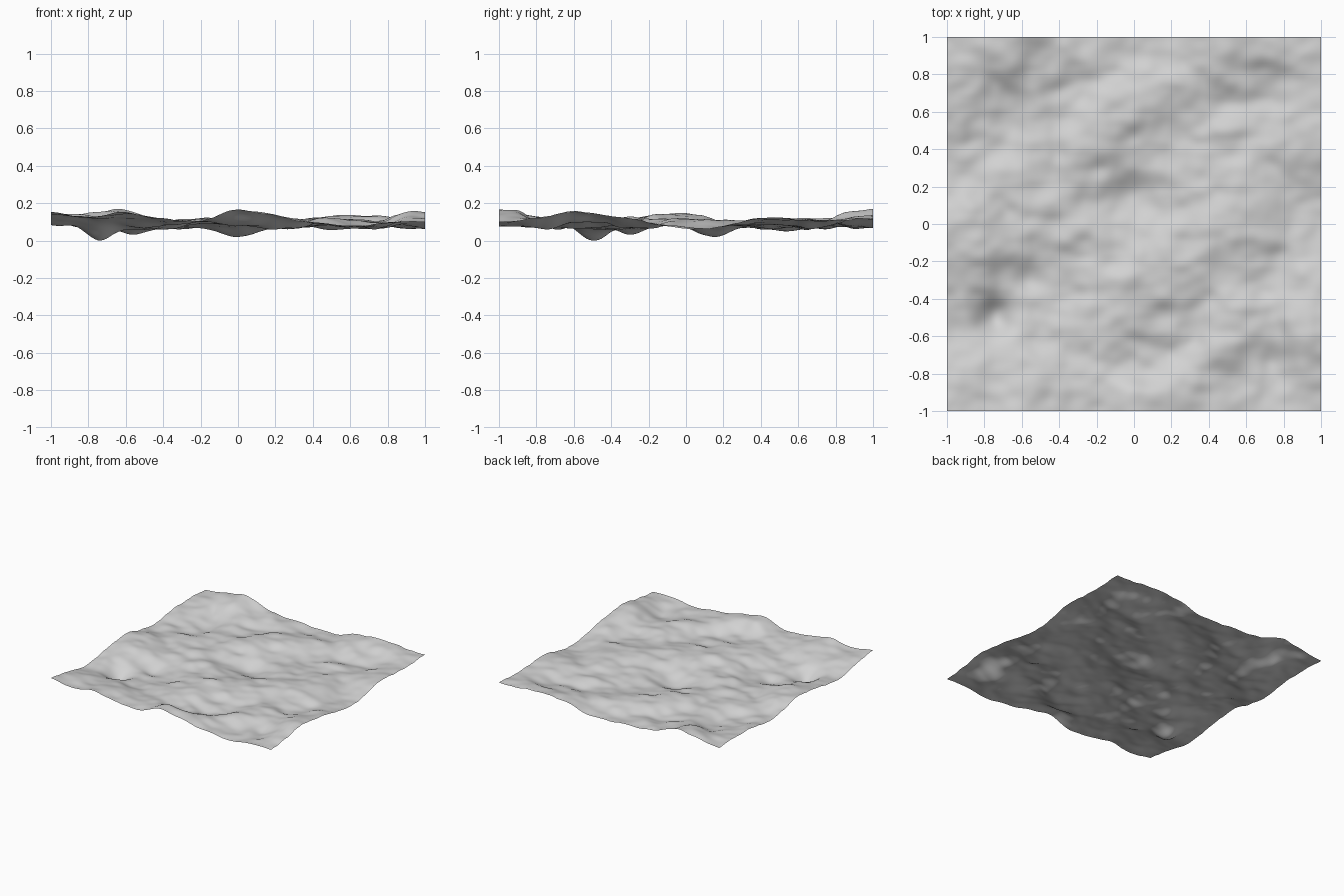
import bpy, bmesh, math
from mathutils import Vector, noise

if "Cube" in bpy.data.objects:
    bpy.data.objects.remove(bpy.data.objects["Cube"], do_unlink=True)

CELLS = 128      # quads along each side
REACH = 0.14     # radius of influence of a control height
LEVEL = 0.10     # mean height of the sheet

# Border heights at steps of 0.2
front = [.165, .13, .155, .12, .115, .17, .14, .10, .08, .10, .107]
right = [.107, .125, .16, .135, .10, .07, .08, .125, .12, .11, .125]
back = [.12, .15, .17, .105, .09, .075, .08, .13, .145, .13, .125]
left = [.165, .135, .095, .105, .14, .15, .105, .09, .13, .135, .12]

points = []
for i in range(11):
    t = -1 + 0.2 * i
    points += [(t, -1, front[i]), (t, 1, back[i])]
    if 0 < i < 10:
        points += [(1, t, right[i]), (-1, t, left[i])]

# Shallow basins
points += [(-.55, -.40, .07), (0, .15, .075)]

# Steeper slopes, each a crest at the upper left and a dip at the lower right
for x, y in [(-.88, .66), (.58, .80), (.15, .58), (-.05, .42), (.64, -.14),
             (0, -.60), (.62, -.66), (-.45, .80), (.2, -.43)]:
    points += [(x - .06, y + .08, .12), (x + .06, y - .08, .08)]

# Narrow hollows: x, y, depth, radius
hollows = [(-.75, -.49, .08, .09), (0, .15, .06, .11), (-.55, -.30, .03, .09)]


def blend(x, y, heights):
    """Smooth weighted mean of the control heights."""
    total, weight = LEVEL * 0.06, 0.06
    for (px, py, _), h in zip(points, heights):
        d2 = ((x - px) ** 2 + (y - py) ** 2) / REACH ** 2
        if d2 < 9:
            w = math.exp(-d2)
            total += w * h
            weight += w
    return total / weight


# Sharpen the control heights so the blended sheet passes close to them
targets = [p[2] for p in points]
heights = list(targets)
for _ in range(3):
    fitted = [blend(p[0], p[1], heights) for p in points]
    heights = [h + 0.7 * (t - f) for h, t, f in zip(heights, targets, fitted)]


def ripple(x, y, freq, seed):
    return noise.noise(Vector((x * freq * 0.85 + seed, y * freq + seed, seed + 0.37)))


def height(x, y):
    inside = min(1.0, (1 - max(abs(x), abs(y))) / 0.2)
    z = blend(x, y, heights)
    for hx, hy, depth, radius in hollows:
        z -= depth * math.exp(-((x - hx) ** 2 + (y - hy) ** 2) / radius ** 2)
    z += 0.010 * inside * ripple(x, y, 4, 4.3)
    z += (0.006 + 0.011 * inside) * ripple(x, y, 7.5, 11.7)
    z += 0.008 * ripple(x, y, 13, 23.1)
    return min(max(z, 0.0), 0.18)


# Rippled sheet
bm = bmesh.new()
bmesh.ops.create_grid(bm, x_segments=CELLS, y_segments=CELLS, size=1)
for v in bm.verts:
    v.co.z = height(v.co.x, v.co.y)
lowest = min(v.co.z for v in bm.verts)
for v in bm.verts:
    v.co.z -= lowest
for f in bm.faces:
    f.smooth = True
mesh = bpy.data.meshes.new("rippled_sheet")
bm.to_mesh(mesh)
bm.free()
sheet = bpy.data.objects.new("rippled_sheet", mesh)
bpy.context.collection.objects.link(sheet)

# Pale grey surface
grey = bpy.data.materials.new("pale_grey")
grey.use_nodes = True
colour = (0.65, 0.65, 0.65, 1)
grey.diffuse_color = colour
grey.node_tree.nodes["Principled BSDF"].inputs["Base Color"].default_value = colour
mesh.materials.append(grey)
